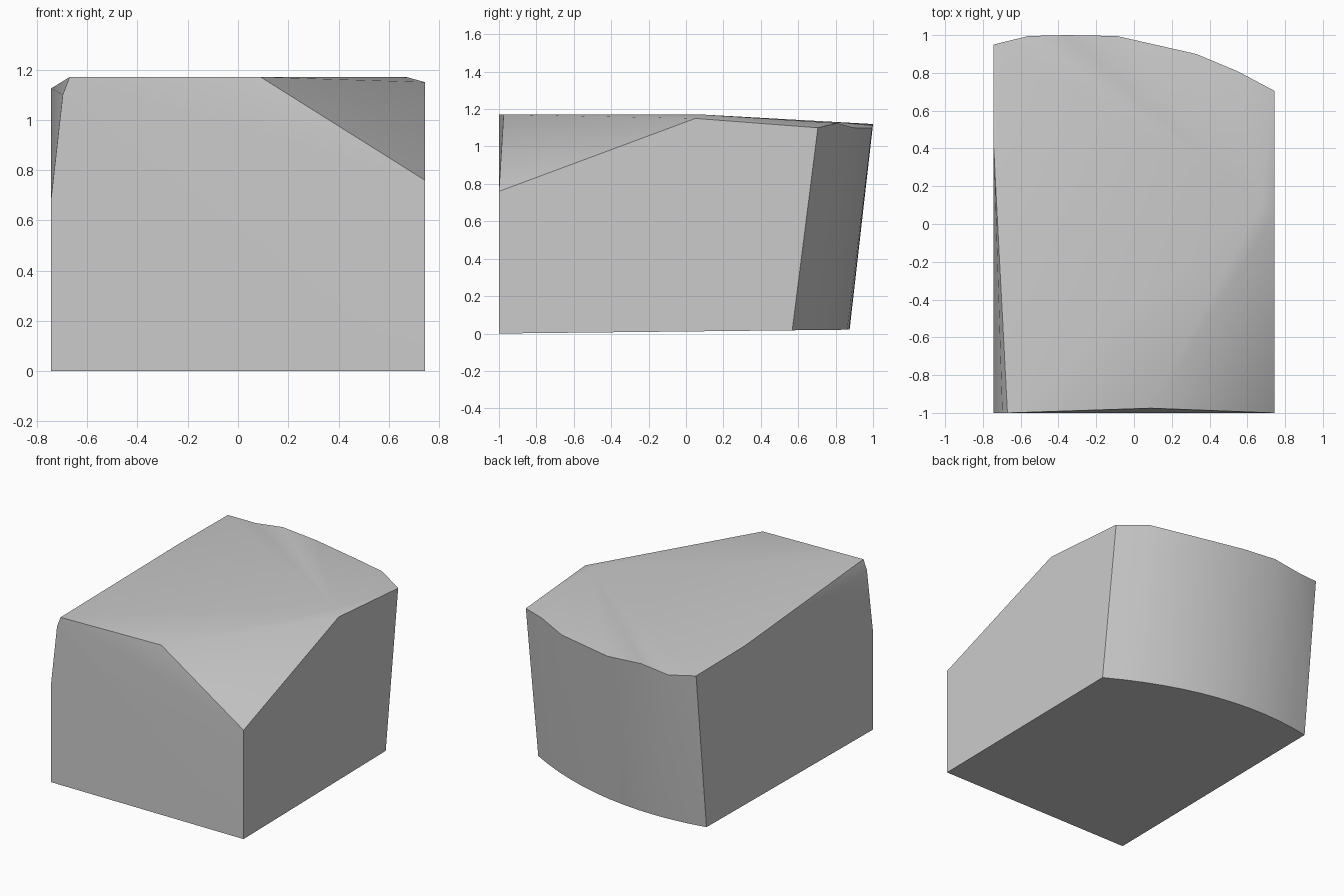
import bpy, bmesh, math

if "Cube" in bpy.data.objects:
    bpy.data.objects.remove(bpy.data.objects["Cube"], do_unlink=True)

HALF = 0.743

# Stone colour
stone = bpy.data.materials.new("stone grey")
stone.use_nodes = True
grey = (0.6, 0.6, 0.6, 1)
stone.diffuse_color = grey
stone.node_tree.nodes["Principled BSDF"].inputs["Base Color"].default_value = grey

# Back rim: x, y and depth of the chip below the rim
rim = [(HALF, 0.705, 0.025), (0.55, 0.808, 0), (0.33, 0.90, 0.025),
       (-0.09, 0.995, 0.025), (-0.355, 1.0, 0.005), (-0.56, 0.995, 0.03),
       (-HALF, 0.95, 0.005)]
RIM_Z = 1.125

# Front, chipped corner and bevelled side
corners = [(HALF, -1, 0), (-HALF, -1, 0), (HALF, -1, 0.76), (0.09, -0.975, 1.17),
           (HALF, 0.05, 1.15), (0.67, 0.1, 1.17), (-0.67, -1, 1.17),
           (-0.697, -1, 1.10), (-HALF, -1, 0.69), (-HALF, 0.41, 1.125)]

# Curved foot of the back
steps = 12
for i in range(steps + 1):
    x = HALF - 2 * HALF * i / steps
    y = 0.875 - 0.257 * (x + 0.35) ** 2
    corners.append((x, y, 0.011 * (y + 1)))

bm = bmesh.new()
for co in corners:
    bm.verts.new(co)
rim_verts = [(bm.verts.new((x, y, RIM_Z)), chip) for x, y, chip in rim]
hull = bmesh.ops.convex_hull(bm, input=bm.verts[:])

# Chip the rim after the skin is made
for vert, chip in rim_verts:
    if vert.is_valid:
        vert.co.z -= chip
loose = [v for v in bm.verts if not v.link_faces]
bmesh.ops.delete(bm, geom=loose, context="VERTS")
bmesh.ops.recalc_face_normals(bm, faces=bm.faces[:])

mesh = bpy.data.meshes.new("stone_block")
bm.to_mesh(mesh)
bm.free()
mesh.materials.append(stone)
block = bpy.data.objects.new("stone_block", mesh)
bpy.context.collection.objects.link(block)

# Soft shading with sharp outer edges
bpy.ops.object.select_all(action="DESELECT")
block.select_set(True)
bpy.context.view_layer.objects.active = block
bpy.ops.object.shade_smooth_by_angle(angle=math.radians(30))
